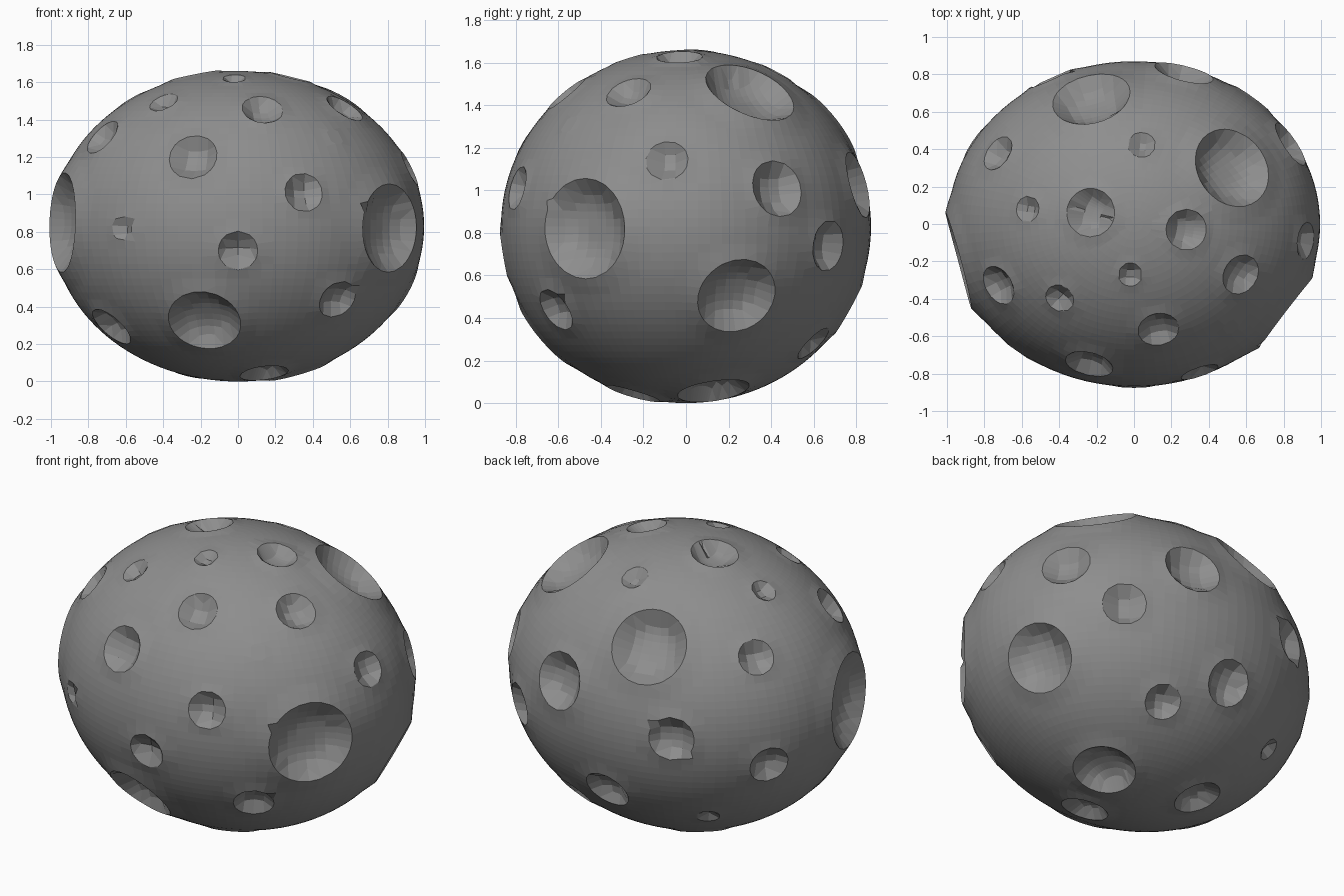
import bpy
import bmesh
from mathutils import Vector

CENTRE = Vector((0, 0, 0.85))
RADII = Vector((0.995, 0.87, 0.83))

# Crater centres (x, y, z) and radius, grouped by size
LARGE = [
    (0.83, -0.49, 0.84, 0.235), (-0.96, -0.20, 0.87, 0.265),
    (-0.18, -0.67, 0.34, 0.195), (0.87, 0.24, 0.52, 0.19),
    (0.52, 0.30, 1.48, 0.22), (-0.23, 0.68, 1.335, 0.21),
    (0.32, 0.13, 0.07, 0.17), (0.27, 0.82, 1.05, 0.16),
    (0.84, 0.43, 1.03, 0.135),
]
MEDIUM = [
    (-0.24, -0.75, 1.22, 0.13), (-0.23, 0.06, 1.65, 0.13),
    (-0.68, -0.30, 0.31, 0.13), (0.14, -0.25, 0.06, 0.13),
    (-0.02, 0.77, 0.46, 0.13), (-0.45, 0.78, 0.88, 0.125),
    (-0.26, 0.22, 0.08, 0.13), (0.53, -0.61, 0.46, 0.11),
    (0.63, 0.67, 0.76, 0.12), (0.57, -0.27, 1.48, 0.11),
    (0.35, -0.79, 1.03, 0.105), (0.00, -0.86, 0.72, 0.105),
    (0.13, -0.56, 1.47, 0.11), (0.28, -0.03, 1.65, 0.11),
    (-0.73, -0.33, 1.33, 0.11), (-0.73, 0.38, 1.29, 0.10),
    (0.92, -0.09, 1.16, 0.10), (0.30, 0.60, 0.30, 0.10),
    (-0.85, 0.43, 0.70, 0.11),
]
SMALL = [
    (-0.39, -0.39, 1.50, 0.08), (0.04, 0.42, 1.57, 0.075),
    (-0.62, -0.68, 0.84, 0.065), (-0.57, 0.08, 1.53, 0.07),
    (-0.02, -0.27, 1.64, 0.065), (-0.51, 0.52, 0.34, 0.065),
    (0.52, -0.55, 1.33, 0.05),
]


def on_surface(q):
    """Push a point (relative to the centre) along its ray onto the ellipsoid."""
    return q / Vector((q.x / RADII.x, q.y / RADII.y, q.z / RADII.z)).length


craters = [(on_surface(Vector(c[:3]) - CENTRE), c[3]) for c in LARGE + MEDIUM + SMALL]


def snap_to_rim(p):
    """Slide points lying near a crater edge onto it, so rims are round."""
    for centre, r in craters:
        off = p - centre
        if abs(off.length - r) < min(0.034, 0.45 * r):
            for _ in range(3):
                p = on_surface(centre + (p - centre).normalized() * r)
            return p
    return p


def crater_height(p):
    """Bowl inside each crater, low raised rim around it."""
    h = 0.0
    for centre, r in craters:
        t = (p - centre).length / r
        if t < 0.995:
            h -= 0.47 * r * (1 - t ** 3)
        elif t < 1.4:
            h += 0.06 * r * min(1.0, (1.4 - t) / 0.4)
    return h


# Body: ellipsoid pitted with craters
bm = bmesh.new()
bmesh.ops.create_uvsphere(bm, u_segments=96, v_segments=64, radius=1)
for v in bm.verts:
    p = snap_to_rim(Vector((v.co.x * RADII.x, v.co.y * RADII.y, v.co.z * RADII.z)))
    n = Vector((p.x / RADII.x ** 2, p.y / RADII.y ** 2, p.z / RADII.z ** 2)).normalized()
    v.co = p + n * crater_height(p)

# Stand it on the ground
low = min(v.co.z for v in bm.verts)
bmesh.ops.translate(bm, verts=bm.verts, vec=(0, 0, -low))

mesh = bpy.data.meshes.new("asteroid")
bm.to_mesh(mesh)
bm.free()
asteroid = bpy.data.objects.new("asteroid", mesh)
bpy.context.collection.objects.link(asteroid)

# Dark grey rock, left flat shaded so the bowls read as facets
rock = bpy.data.materials.new("rock")
rock.diffuse_color = (0.27, 0.27, 0.27, 1)
mesh.materials.append(rock)
